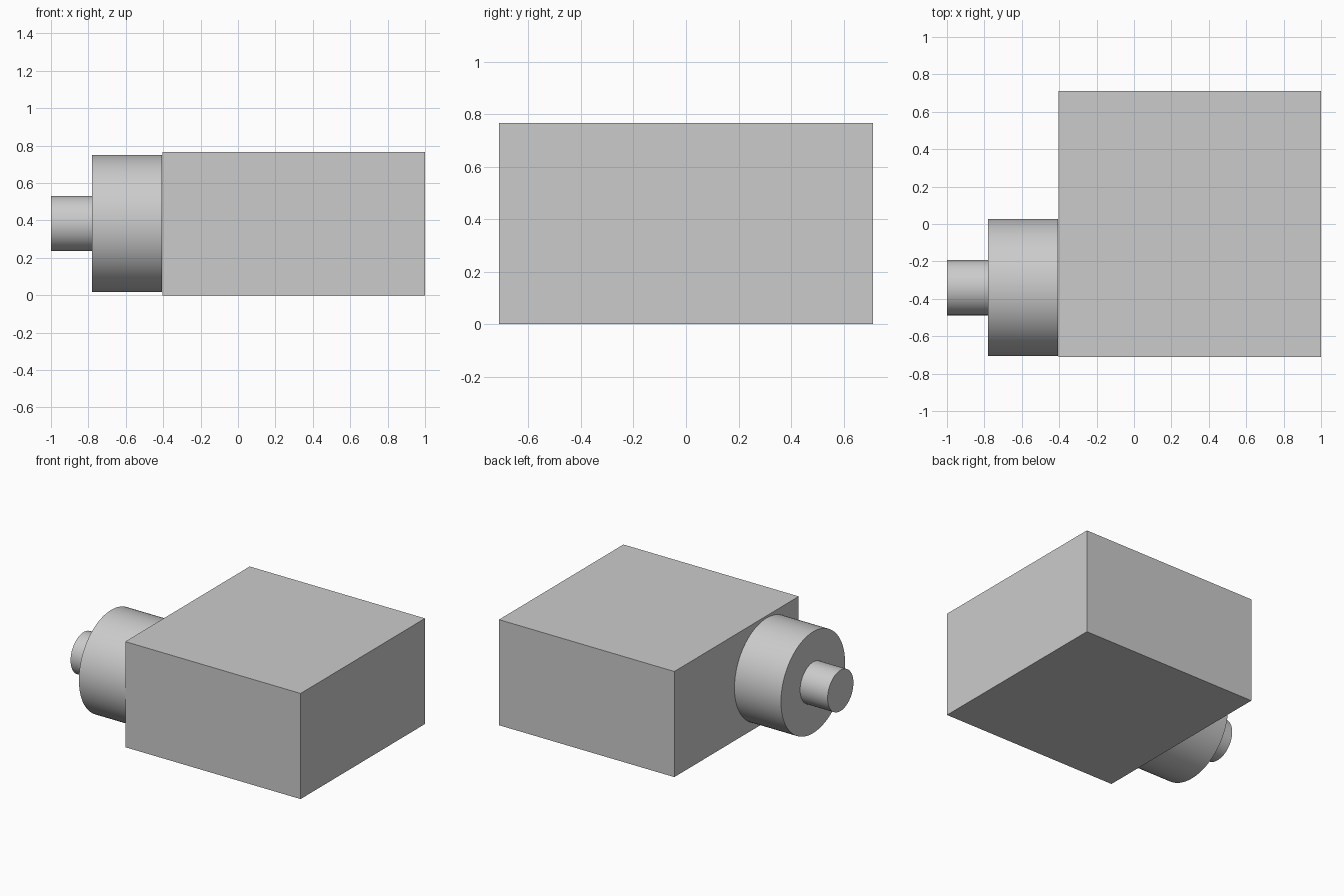
import bpy
import math

cube = bpy.data.objects.get("Cube")
if cube:
    bpy.data.objects.remove(cube, do_unlink=True)

grey = bpy.data.materials.new("light_grey")
grey.use_nodes = True
colour = (0.6, 0.6, 0.6, 1)
grey.diffuse_color = colour
grey.node_tree.nodes["Principled BSDF"].inputs["Base Color"].default_value = colour

AXIS_Y, AXIS_Z = -0.34, 0.384


def finish(name):
    obj = bpy.context.object
    obj.name = name
    obj.data.materials.append(grey)
    return obj


def shaft(name, x0, x1, radius):
    """Smooth-sided cylinder along x on the shared axis."""
    bpy.ops.mesh.primitive_cylinder_add(
        vertices=96, radius=radius, depth=x1 - x0,
        location=((x0 + x1) / 2, AXIS_Y, AXIS_Z),
        rotation=(0, math.pi / 2, 0))
    finish(name)
    bpy.ops.object.shade_smooth_by_angle(angle=math.radians(30))


# Main block
bpy.ops.mesh.primitive_cube_add(size=1, location=(0.2975, 0, 0.3825))
block = finish("main_block")
block.scale = (1.405, 1.424, 0.765)
bpy.ops.object.transform_apply(location=False, rotation=False, scale=True)

# Stepped cylinder on the right side
shaft("collar", -0.78, -0.4075, 0.367)
shaft("stub_shaft", -1.0, -0.78, 0.148)
